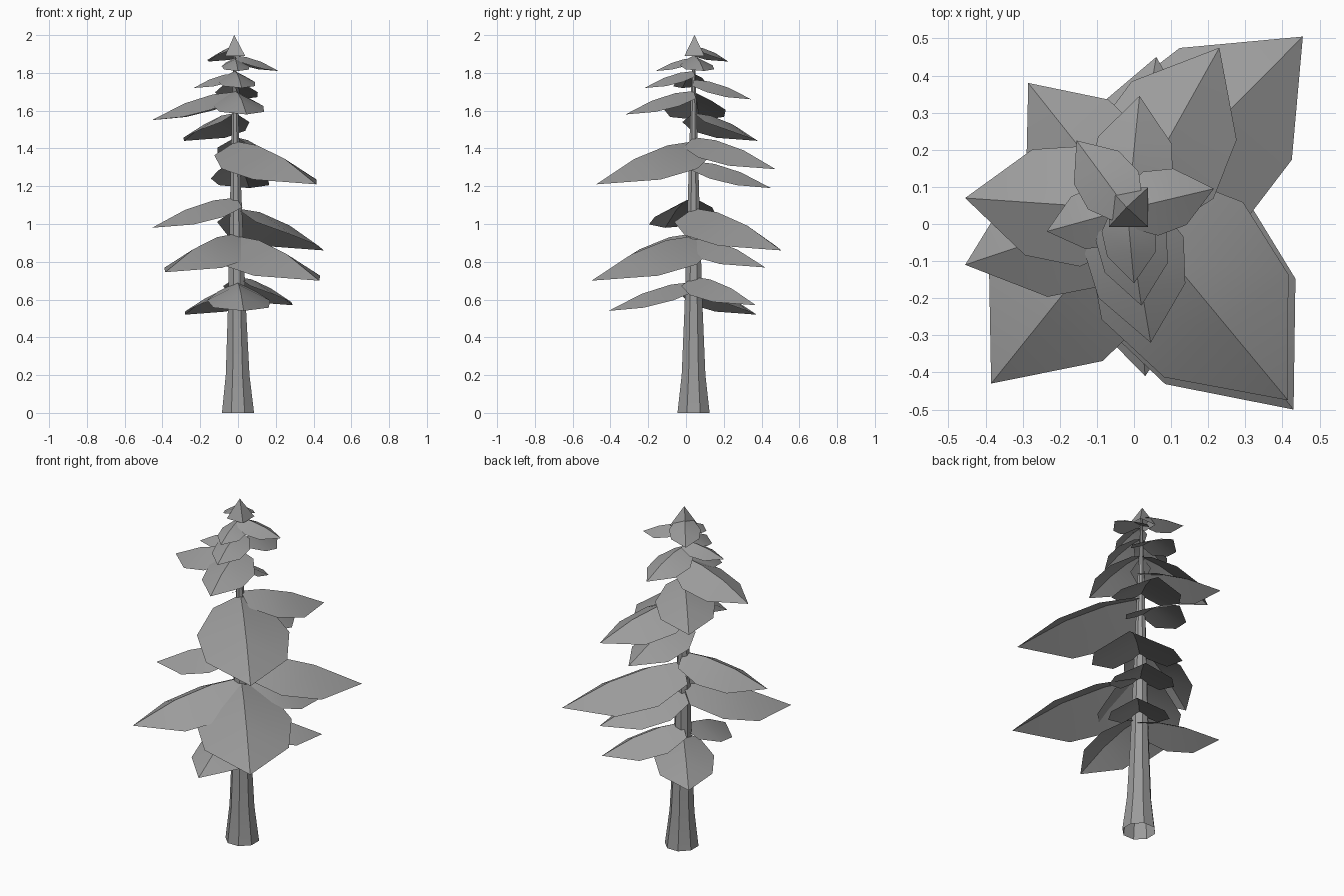
import bpy, bmesh, math
from mathutils import Vector

cube = bpy.data.objects.get("Cube")
if cube:
    bpy.data.objects.remove(cube)

grey = bpy.data.materials.new("plain_grey")
grey.use_nodes = True
colour = (0.33, 0.33, 0.33, 1)
grey.diffuse_color = colour
grey.node_tree.nodes["Principled BSDF"].inputs["Base Color"].default_value = colour


def finish(bm, name):
    mesh = bpy.data.meshes.new(name)
    bm.to_mesh(mesh)
    bm.free()
    mesh.materials.append(grey)
    obj = bpy.data.objects.new(name, mesh)
    bpy.context.collection.objects.link(obj)
    bpy.ops.object.select_all(action='DESELECT')
    obj.select_set(True)
    bpy.context.view_layer.objects.active = obj
    bpy.ops.object.shade_smooth_by_angle(angle=math.radians(32))
    return obj


def ring(bm, centre, radius, sides, turn):
    steps = [turn + math.tau * i / sides for i in range(sides)]
    return [bm.verts.new(centre + Vector((math.cos(a), math.sin(a), 0)) * radius) for a in steps]


def trunk_axis(z):
    return Vector((-0.01 * z, 0.04, z))


# Tapered trunk with a flared, open foot
bm = bmesh.new()
previous = None
for z, radius in [(0, 0.092), (0.2, 0.068), (0.55, 0.052), (1.1, 0.034), (1.6, 0.018), (1.95, 0.005)]:
    current = ring(bm, trunk_axis(z), radius, 8, math.pi / 8)
    if previous:
        for i in range(8):
            j = (i + 1) % 8
            bm.faces.new((previous[i], previous[j], current[j], current[i]))
    previous = current
finish(bm, "trunk")

# Small pyramid at the treetop
bm = bmesh.new()
base = ring(bm, Vector((-0.015, 0.045, 1.89)), 0.075, 4, math.pi / 4)
apex = bm.verts.new((-0.02, 0.045, 2.0))
for i in range(4):
    bm.faces.new((base[i], base[(i + 1) % 4], apex))
finish(bm, "treetop")

# Folded bough outline: distance along, half width, both as shares of length
OUTLINE = [(0, 0.22), (0.27, 0.37), (0.61, 0.325)]


def bough(name, x, y, z):
    """Build a drooping bough, ridged along the middle, from the trunk to its tip."""
    tip = Vector((x, y, z))
    out = tip - trunk_axis(z)
    length = out.length
    side = Vector((-out.y, out.x, 0)).normalized()
    drop = 0.34 * length
    root = tip - out + Vector((0, 0, drop))
    bm = bmesh.new()
    rows = []
    for t, width in OUTLINE:
        mid = root + out * t - Vector((0, 0, drop * t ** 1.8))
        half = width * length
        rows.append([bm.verts.new(mid + side * half * s - Vector((0, 0, half * 0.5 * abs(s))))
                     for s in (-1, 0, 1)])
    for a, b in zip(rows, rows[1:]):
        for i in range(2):
            bm.faces.new((a[i], b[i], b[i + 1], a[i + 1]))
    end = bm.verts.new(tip)
    for i in range(2):
        bm.faces.new((rows[-1][i], end, rows[-1][i + 1]))
    finish(bm, name)


# Tips of the boughs, from the lowest to the highest
TIPS = [
    (-0.28, 0.375, 0.52), (0.03, -0.41, 0.54), (0.29, 0.37, 0.57),
    (0.43, -0.50, 0.70), (-0.385, -0.43, 0.745), (0.27, 0.42, 0.77),
    (0.455, 0.505, 0.86), (-0.455, -0.11, 0.98),
    (0.06, 0.45, 1.19), (0.415, -0.475, 1.21), (0.23, 0.475, 1.29),
    (-0.285, 0.38, 1.44), (-0.455, 0.07, 1.55), (0.045, -0.32, 1.58),
    (0.015, 0.345, 1.66), (-0.235, -0.02, 1.72), (0.02, -0.22, 1.72),
    (0, -0.16, 1.81), (0.215, 0.095, 1.81), (-0.155, 0.225, 1.86),
]
for number, tip in enumerate(TIPS, 1):
    bough(f"bough_{number}", *tip)
